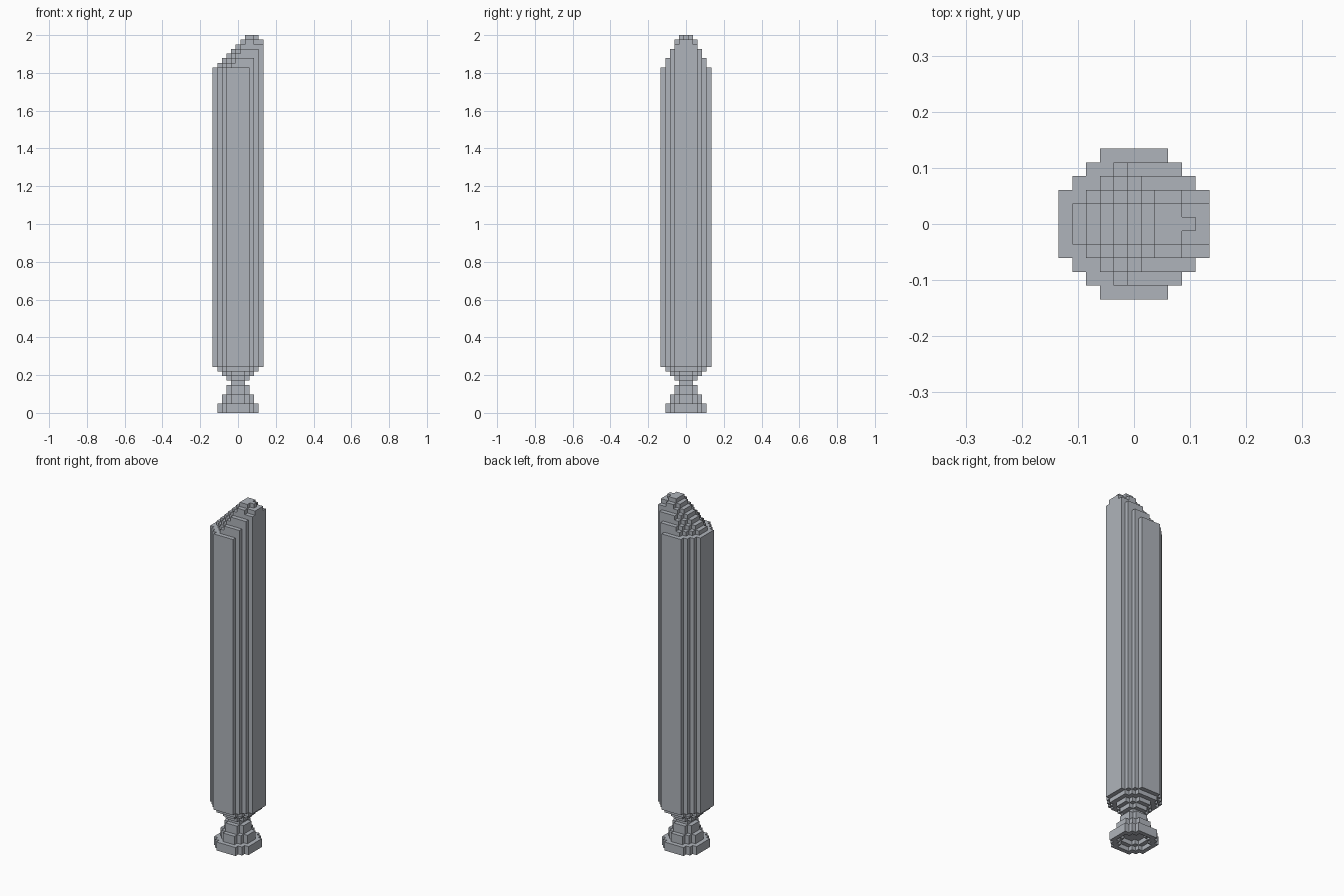
import bpy, bmesh, math
from mathutils import Vector

cube = bpy.data.objects.get("Cube")
if cube:
    bpy.data.objects.remove(cube, do_unlink=True)

U = 2 / 82      # edge of one block
TOP = 82        # height in blocks

mat = bpy.data.materials.new("stone grey")
mat.use_nodes = True
COLOUR = (0.43, 0.455, 0.495, 1)
mat.diffuse_color = COLOUR
mat.node_tree.nodes["Principled BSDF"].inputs["Base Color"].default_value = COLOUR

# (bottom, top, radius) of each stacked disc
FOOT = [(0, 2, 4.5), (2, 4, 3.5), (4, 6, 2.5)]
COLLAR = [(6, 7, 1.5), (7, 8, 2.5), (8, 9, 3.5), (9, 10, 4.5)]
SHAFT = [(10, TOP, 5.5)]
DISCS = FOOT + COLLAR + SHAFT
HOLLOW = [(0, 1, 3.5), (1, 2, 2.5)]   # stepped recess under the foot
LEVELS = [0, 1, 2, 4, 6, 7, 8, 9, 10] + list(range(75, TOP + 1))
RIDGE = [0, 0, 1, 3, 5, 7]            # drop from the crest by distance from the middle


def in_discs(discs, x, y, z):
    return any(a < z < b and x * x + y * y <= r * r for a, b, r in discs)


def shaft_top(x, y):
    """Height of the slanted, ridged tip above a column."""
    y = abs(y)
    if y > 5:
        return 0
    drop = min(7, max(RIDGE[y], 2 - x + max(0, y - 1)))
    if x >= 4:                        # bevelled corners beside the crest
        drop = max(drop, min(y, 2), x - 4)
    return TOP - drop


def solid(x, y, z):
    if not in_discs(DISCS, x, y, z) or in_discs(HOLLOW, x, y, z):
        return False
    return z < 10 or z < shaft_top(x, y)


def build(name, low, high):
    """Skin the blocks between two heights with outer faces only."""
    bm = bmesh.new()
    levels = [l for l in LEVELS if low <= l <= high]

    def quad(*corners):
        bm.faces.new([bm.verts.new(Vector(c) * U) for c in corners])

    for a, b in zip(levels, levels[1:]):
        mid = (a + b) / 2
        for x in range(-5, 6):
            for y in range(-5, 6):
                if not solid(x, y, mid):
                    continue
                l, r, f, k = x - .5, x + .5, y - .5, y + .5
                if not solid(x - 1, y, mid):
                    quad((l, k, a), (l, f, a), (l, f, b), (l, k, b))
                if not solid(x + 1, y, mid):
                    quad((r, f, a), (r, k, a), (r, k, b), (r, f, b))
                if not solid(x, y - 1, mid):
                    quad((l, f, a), (r, f, a), (r, f, b), (l, f, b))
                if not solid(x, y + 1, mid):
                    quad((r, k, a), (l, k, a), (l, k, b), (r, k, b))
                if not solid(x, y, b + .5):
                    quad((l, f, b), (r, f, b), (r, k, b), (l, k, b))
                if not solid(x, y, a - .5):
                    quad((l, k, a), (r, k, a), (r, f, a), (l, f, a))
    bmesh.ops.remove_doubles(bm, verts=bm.verts[:], dist=U * .01)
    bmesh.ops.dissolve_limit(bm, angle_limit=math.radians(1),
                             verts=bm.verts[:], edges=bm.edges[:])
    mesh = bpy.data.meshes.new(name)
    bm.to_mesh(mesh)
    bm.free()
    mesh.materials.append(mat)
    obj = bpy.data.objects.new(name, mesh)
    bpy.context.collection.objects.link(obj)


build("foot", 0, 6)
build("collar", 6, 10)
build("shaft", 10, TOP)
